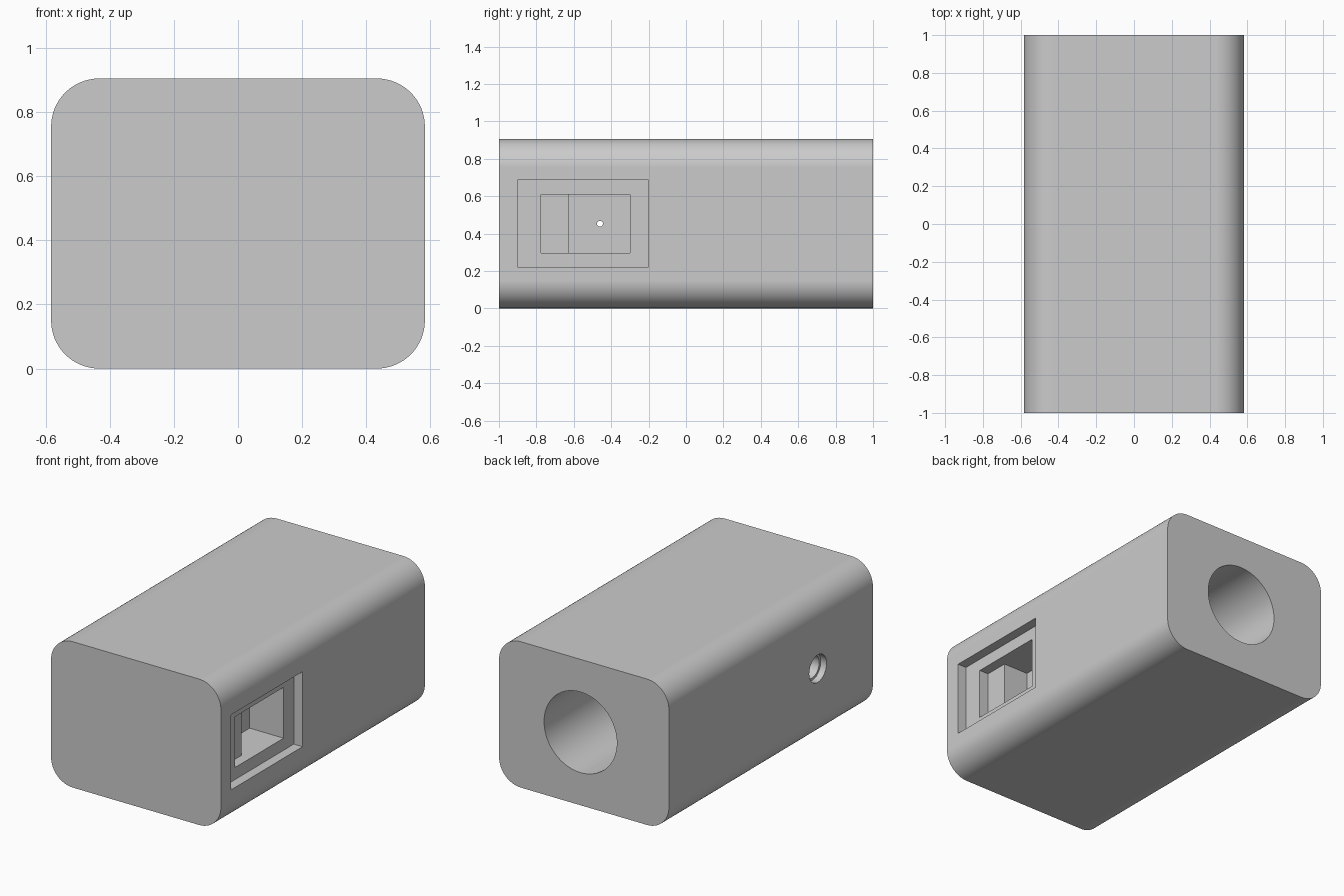
import bpy
import bmesh
import math
from mathutils import Matrix

cube = bpy.data.objects.get("Cube")
if cube:
    bpy.data.objects.remove(cube, do_unlink=True)

HALF_W, HEIGHT, CORNER = 0.583, 0.905, 0.15
MID_Z = HEIGHT / 2
FLOOR_X = 0.29       # deepest wall of the side pocket
BORE_X, BORE_R = 0.024, 0.25
HOLE_Y = -0.46

grey = bpy.data.materials.new("light_grey")
grey.use_nodes = True
colour = (0.6, 0.6, 0.6, 1)
grey.diffuse_color = colour
grey.node_tree.nodes["Principled BSDF"].inputs["Base Color"].default_value = colour


def make_object(name, bm):
    bmesh.ops.recalc_face_normals(bm, faces=bm.faces)
    mesh = bpy.data.meshes.new(name)
    bm.to_mesh(mesh)
    bm.free()
    mesh.materials.append(grey)
    obj = bpy.data.objects.new(name, mesh)
    bpy.context.collection.objects.link(obj)
    return obj


def box(name, xs, ys, zs):
    bm = bmesh.new()
    bounds = (xs, ys, zs)
    size = [b - a for a, b in bounds]
    centre = [(a + b) / 2 for a, b in bounds]
    matrix = Matrix.Translation(centre) @ Matrix.Diagonal((*size, 1))
    bmesh.ops.create_cube(bm, size=1, matrix=matrix)
    return make_object(name, bm)


def cylinder(name, centre, axis, radius, length, sides):
    bm = bmesh.new()
    turn = Matrix.Rotation(math.pi / 2, 4, "Y" if axis == "x" else "X")
    bmesh.ops.create_cone(bm, cap_ends=True, segments=sides, radius1=radius,
                          radius2=radius, depth=length,
                          matrix=Matrix.Translation(centre) @ turn)
    return make_object(name, bm)


def x_hole(name, x0, x1, radius, sides):
    return cylinder(name, ((x0 + x1) / 2, HOLE_Y, MID_Z), "x", radius, x1 - x0, sides)


# Housing block with four long rounded edges
housing = box("housing", (-HALF_W, HALF_W), (-1, 1), (0, HEIGHT))
bm = bmesh.new()
bm.from_mesh(housing.data)
long_edges = [e for e in bm.edges if abs(e.verts[0].co.y - e.verts[1].co.y) > 1]
bmesh.ops.bevel(bm, geom=long_edges, offset=CORNER, segments=16, profile=0.5,
                affect="EDGES")
bm.to_mesh(housing.data)
bm.free()

cutters = [
    # Blind round bore from the back
    cylinder("bore_cutter", (BORE_X, 0.2, MID_Z), "y", BORE_R, 2, 72),
    # Stepped rectangular pocket on the left side
    box("recess_cutter", (0.523, 0.7), (-0.9, -0.2), (0.22, 0.685)),
    box("ledge_cutter", (0.46, 0.6), (-0.775, -0.3), (0.295, 0.61)),
    box("pocket_cutter", (FLOOR_X, 0.5), (-0.625, -0.3), (0.295, 0.61)),
    # Pin hole from the pocket into the bore
    x_hole("pin_cutter", 0.1, 0.4, 0.016, 24),
    # Counterbored hole on the right side
    x_hole("counterbore_cutter", -0.7, -HALF_W + 0.04, 0.085, 40),
    x_hole("side_hole_cutter", -0.65, -0.1, 0.07, 40),
]

bpy.context.view_layer.objects.active = housing
housing.select_set(True)
for cutter in cutters:
    cutter.hide_render = True
    cut = housing.modifiers.new(cutter.name, "BOOLEAN")
    cut.operation = "DIFFERENCE"
    cut.solver = "EXACT"
    cut.object = cutter
    bpy.ops.object.modifier_apply(modifier=cut.name)
    bpy.data.objects.remove(cutter, do_unlink=True)

# Smooth curves with crisp edges
bpy.ops.object.shade_smooth_by_angle(angle=math.radians(30))
weighted = housing.modifiers.new("weighted_normals", "WEIGHTED_NORMAL")
weighted.keep_sharp = True
